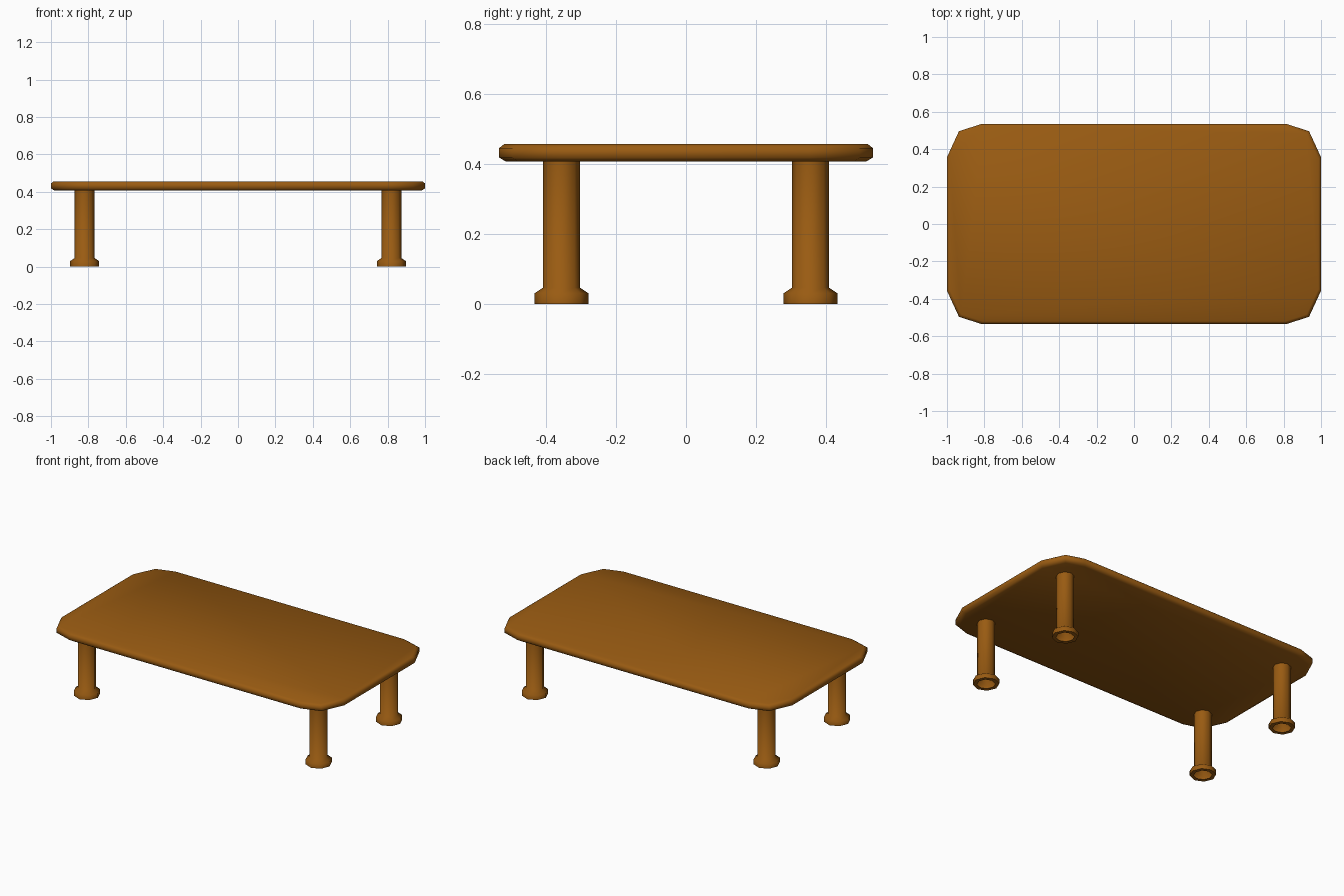
import bpy, bmesh, math

if "Cube" in bpy.data.objects:
    bpy.data.objects.remove(bpy.data.objects["Cube"])

wood = bpy.data.materials.new("brown_wood")
wood.diffuse_color = (0.32, 0.105, 0.006, 1)
wood.use_nodes = True
wood.node_tree.nodes["Principled BSDF"].inputs["Base Color"].default_value = wood.diffuse_color


def loft(name, rings, cap, angle):
    """Skin a stack of equal-sized point rings, from bottom to top."""
    bm = bmesh.new()
    loops = [[bm.verts.new(p) for p in ring] for ring in rings]
    n = len(loops[0])
    for a, b in zip(loops, loops[1:]):
        for i in range(n):
            j = (i + 1) % n
            bm.faces.new((a[i], a[j], b[j], b[i]))
    if cap:
        bm.faces.new(loops[0][::-1])
        bm.faces.new(loops[-1])
    me = bpy.data.meshes.new(name)
    bm.to_mesh(me)
    bm.free()
    me.materials.append(wood)
    ob = bpy.data.objects.new(name, me)
    bpy.context.collection.objects.link(ob)
    bpy.ops.object.select_all(action='DESELECT')
    bpy.context.view_layer.objects.active = ob
    ob.select_set(True)
    bpy.ops.object.shade_smooth_by_angle(angle=math.radians(angle))
    return ob


# Tabletop: rectangle with faceted corners and softened rim
corner = [(1.0, 0.357), (0.936, 0.496), (0.818, 0.534)]


def outline(inset, z):
    sx, sy = 1 - inset, 1 - inset / 0.534
    q = [(x * sx, y * sy) for x, y in corner]
    pts = q + [(-x, y) for x, y in q[::-1]]
    pts += [(-x, -y) for x, y in pts]
    return [(x, y, z) for x, y in pts]


loft("tabletop", [outline(0.02, 0.406), outline(0, 0.418),
                  outline(0, 0.445), outline(0.014, 0.456)], True, 65)

# Legs: hollow eight-sided tubes flaring into a collar foot
profile = [(0.053, 0), (0.077, 0), (0.077, 0.03), (0.053, 0.046), (0.053, 0.41)]
for side, cx in (("left", -0.82), ("right", 0.82)):
    for end, cy in (("front", -0.356), ("back", 0.356)):
        rings = [[(cx + r * math.cos(k * math.pi / 4),
                   cy + r * math.sin(k * math.pi / 4), z) for k in range(8)]
                 for r, z in profile]
        loft(f"{end}_{side}_leg", rings, False, 80)
